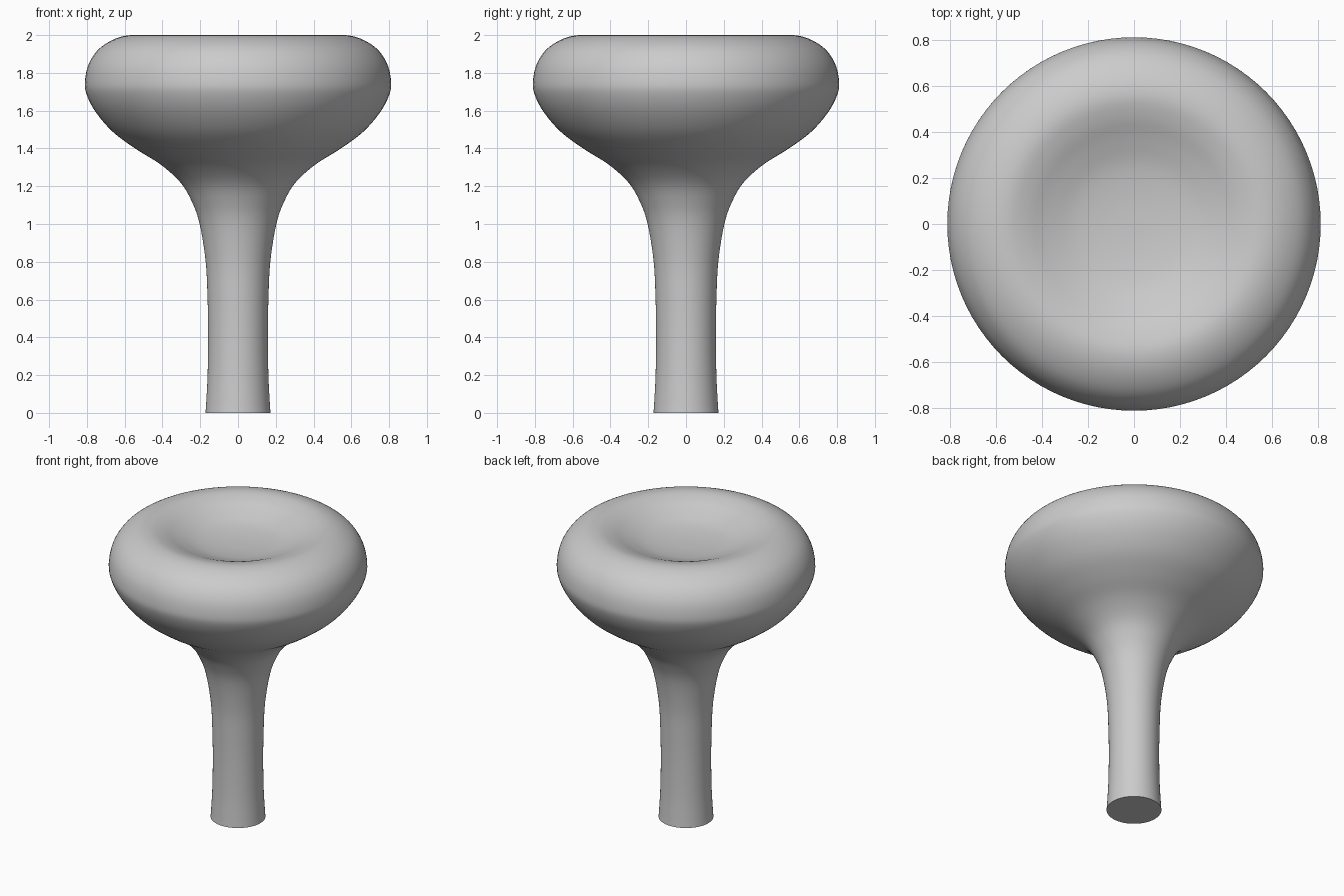
import bpy, bmesh, math
from mathutils import Vector

if "Cube" in bpy.data.objects:
    bpy.data.objects.remove(bpy.data.objects["Cube"])

SEGMENTS = 96
STEPS = 5

# Half profile (radius, height): foot, stem, flared underside, rounded rim, dished top
PROFILE = [(0.172, 0), (0.168, 0.06), (0.161, 0.2), (0.158, 0.4), (0.161, 0.6),
           (0.171, 0.8), (0.203, 1.0), (0.245, 1.12), (0.305, 1.22), (0.41, 1.315),
           (0.545, 1.4), (0.665, 1.49), (0.755, 1.595), (0.803, 1.69), (0.81, 1.76),
           (0.789, 1.85), (0.735, 1.928), (0.65, 1.981), (0.56, 2.0), (0.47, 1.982),
           (0.37, 1.942), (0.26, 1.906), (0.13, 1.888), (0, 1.884)]


def smooth_curve(points, steps):
    """Catmull-Rom curve through the points."""
    p = [Vector(q) for q in points]
    p = [p[0] * 2 - p[1]] + p + [Vector((-points[-2][0], points[-2][1]))]
    out = []
    for a, b, c, d in zip(p, p[1:], p[2:], p[3:]):
        for i in range(steps):
            t = i / steps
            out.append(0.5 * (2 * b + (c - a) * t + (2 * a - 5 * b + 4 * c - d) * t ** 2
                              + (3 * b - a - 3 * c + d) * t ** 3))
    return out + [p[-2]]


# Lathe the profile around the vertical axis, closing the flat foot
bm = bmesh.new()
curve = [Vector((0, 0))] + smooth_curve(PROFILE, STEPS)
verts = [bm.verts.new((r, 0, z)) for r, z in curve]
edges = [bm.edges.new(pair) for pair in zip(verts, verts[1:])]
bmesh.ops.spin(bm, geom=verts + edges, cent=(0, 0, 0), axis=(0, 0, 1),
               angle=math.tau, steps=SEGMENTS)
bmesh.ops.remove_doubles(bm, verts=bm.verts, dist=0.0005)
bmesh.ops.recalc_face_normals(bm, faces=bm.faces)

mesh = bpy.data.meshes.new("dished_knob")
bm.to_mesh(mesh)
bm.free()
knob = bpy.data.objects.new("dished_knob", mesh)
bpy.context.collection.objects.link(knob)

# Plain grey finish
grey = bpy.data.materials.new("grey")
grey.diffuse_color = (0.6, 0.6, 0.6, 1)
grey.use_nodes = True
grey.node_tree.nodes["Principled BSDF"].inputs["Base Color"].default_value = grey.diffuse_color
mesh.materials.append(grey)

# Smooth body with a sharp edge at the foot
bpy.context.view_layer.objects.active = knob
knob.select_set(True)
bpy.ops.object.shade_smooth_by_angle(angle=math.radians(40))
